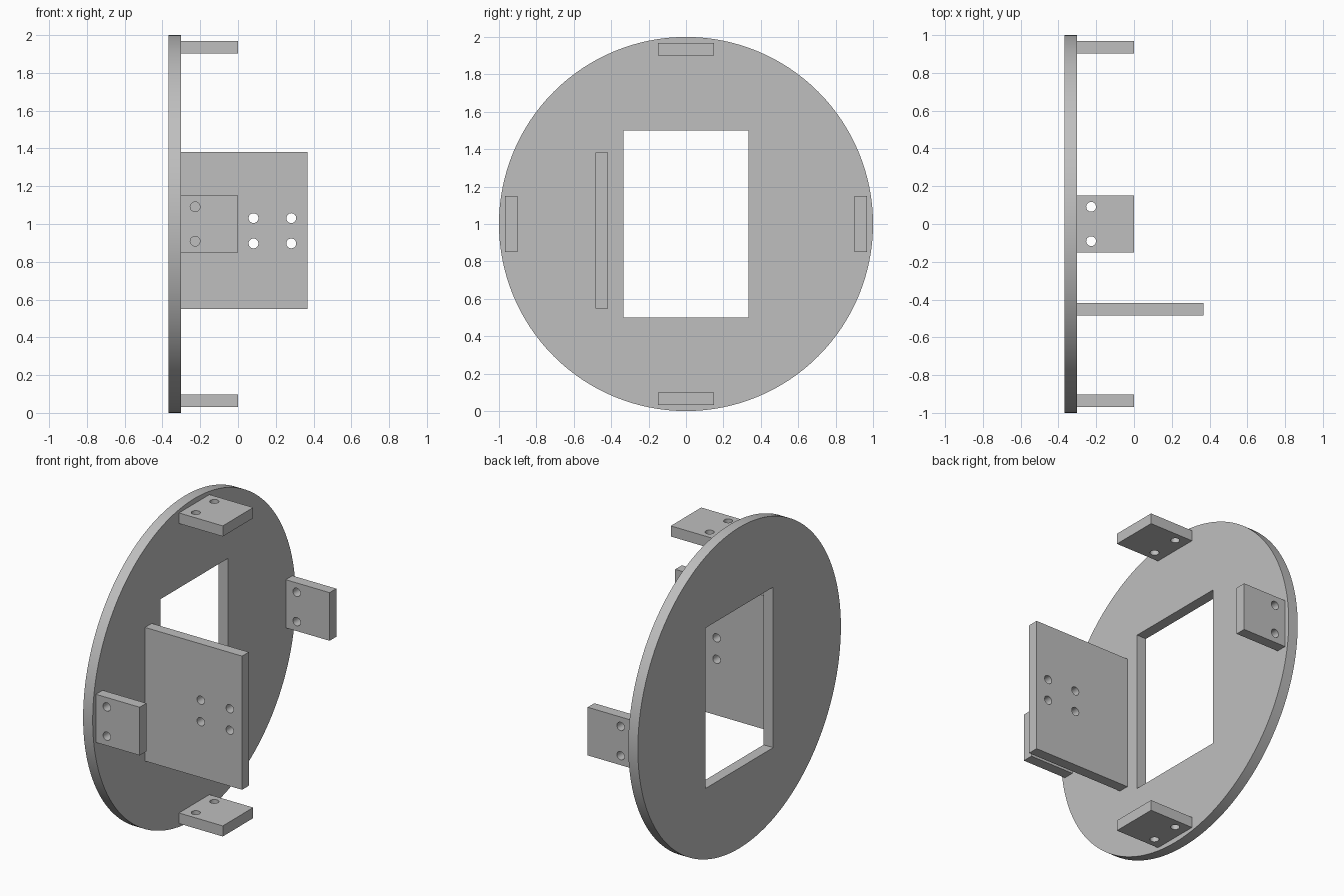
import bpy, bmesh, math
from mathutils import Matrix, Vector

if "Cube" in bpy.data.objects:
    bpy.data.objects.remove(bpy.data.objects["Cube"])

grey = bpy.data.materials.new("plain_grey")
grey.use_nodes = True
grey.diffuse_color = (0.52, 0.52, 0.52, 1)
grey.node_tree.nodes["Principled BSDF"].inputs["Base Color"].default_value = (0.52, 0.52, 0.52, 1)

THICK = 0.066
MID_Z = 1.0
FACE_X = -0.302      # inner face of the disc


def circle(cx, cy, r, n):
    return [(cx + r * math.cos(2 * math.pi * i / n),
             cy + r * math.sin(2 * math.pi * i / n)) for i in range(n)]


def rectangle(x0, x1, y0, y1):
    return [(x0, y0), (x1, y0), (x1, y1), (x0, y1)]


def sheet(name, loops, matrix):
    """Fill an outline with holes, thicken it along local z and place it."""
    bm = bmesh.new()
    for loop in loops:
        verts = [bm.verts.new((x, y, 0)) for x, y in loop]
        for a, b in zip(verts, verts[1:] + verts[:1]):
            bm.edges.new((a, b))
    bmesh.ops.triangle_fill(bm, edges=bm.edges[:], use_beauty=True, normal=(0, 0, 1))
    result = bmesh.ops.extrude_face_region(bm, geom=bm.faces[:], use_keep_orig=True)
    top = [g for g in result["geom"] if isinstance(g, bmesh.types.BMVert)]
    bmesh.ops.translate(bm, verts=top, vec=(0, 0, THICK))
    bmesh.ops.transform(bm, matrix=matrix, verts=bm.verts[:])
    bmesh.ops.recalc_face_normals(bm, faces=bm.faces[:])
    mesh = bpy.data.meshes.new(name)
    bm.to_mesh(mesh)
    bm.free()
    mesh.materials.append(grey)
    obj = bpy.data.objects.new(name, mesh)
    bpy.context.collection.objects.link(obj)
    bpy.ops.object.select_all(action="DESELECT")
    obj.select_set(True)
    bpy.context.view_layer.objects.active = obj
    bpy.ops.object.shade_smooth_by_angle(angle=math.radians(35))
    return obj


def axes(u, v, w, origin):
    """Matrix sending local x, y, z to the given directions."""
    m = Matrix((u, v, w)).transposed().to_4x4()
    m.translation = Vector(origin)
    return m


# Round face plate with a rectangular window
sheet("round_plate",
      [circle(0, 0, 1, 128), rectangle(-0.333, 0.333, -0.5, 0.5)],
      axes((0, 1, 0), (0, 0, 1), (1, 0, 0), (FACE_X - THICK, 0, MID_Z)))

# Upright bracket beside the window, with four bolt holes
holes = [circle(x, z, 0.026, 24) for x in (0.082, 0.282) for z in (0.897, 1.031)]
sheet("side_bracket",
      [rectangle(FACE_X, 0.367, 0.549, 1.382)] + holes,
      axes((1, 0, 0), (0, 0, 1), (0, 1, 0), (0, -0.484, 0)))

# Four rim tabs, each with two bolt holes
tab = [rectangle(FACE_X, 0, -0.15, 0.15)]
tab += [circle(-0.227, side * 0.091, 0.026, 24) for side in (-1, 1)]
for i, name in enumerate(("top_tab", "front_tab", "bottom_tab", "back_tab")):
    turn = Matrix.Rotation(i * math.pi / 2, 4, "X")
    place = Matrix.Translation((0, 0, MID_Z)) @ turn @ Matrix.Translation((0, 0, 0.902))
    sheet(name, tab, place)
